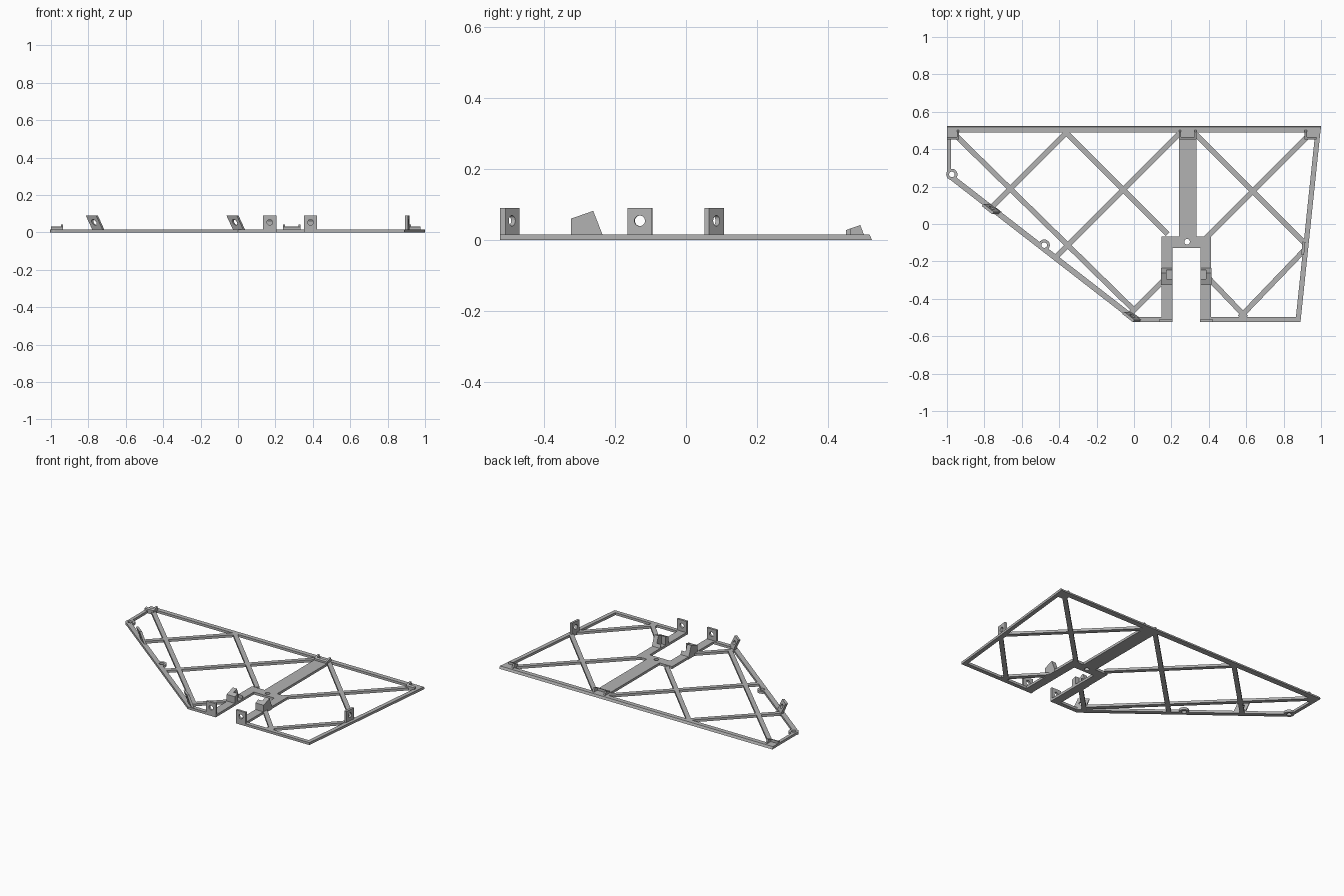
import bpy, math
from mathutils import Matrix, Vector

cube = bpy.data.objects.get("Cube")
if cube:
    bpy.data.objects.remove(cube)

T = 0.016    # plate thickness
H = 0.09     # lug height

grey = bpy.data.materials.new("light grey")
grey.use_nodes = True
grey.diffuse_color = (0.45, 0.45, 0.45, 1)
grey.node_tree.nodes["Principled BSDF"].inputs["Base Color"].default_value = grey.diffuse_color


def prism(name, pts, depth, matrix=None):
    """Extrude a closed outline along its local z."""
    n = len(pts)
    verts = [(x, y, z) for z in (0, depth) for x, y in pts]
    faces = [tuple(reversed(range(n))), tuple(range(n, 2 * n))]
    faces += [(i, (i + 1) % n, (i + 1) % n + n, i + n) for i in range(n)]
    area = sum(pts[i][0] * pts[(i + 1) % n][1] - pts[(i + 1) % n][0] * pts[i][1] for i in range(n))
    if area < 0:
        faces = [tuple(reversed(f)) for f in faces]
    me = bpy.data.meshes.new(name)
    me.from_pydata(verts, [], faces)
    if matrix:
        me.transform(matrix)
    me.materials.append(grey)
    ob = bpy.data.objects.new(name, me)
    bpy.context.collection.objects.link(ob)
    return ob


def circle(r, cx=0, cy=0, n=24):
    return [(cx + r * math.cos(2 * math.pi * i / n), cy + r * math.sin(2 * math.pi * i / n)) for i in range(n)]


def rect(x0, y0, x1, y1):
    return [(x0, y0), (x1, y0), (x1, y1), (x0, y1)]


def combine(ob, other, mode):
    mod = ob.modifiers.new(mode, "BOOLEAN")
    mod.operation, mod.object, mod.solver = mode, other, "EXACT"
    bpy.context.view_layer.objects.active = ob
    bpy.ops.object.modifier_apply(modifier=mod.name)
    bpy.data.objects.remove(other)


def bar(a, b, width, extend=0.0):
    """Flat strip between two points."""
    a, b = Vector(a), Vector(b)
    d = (b - a).normalized()
    s = Vector((-d.y, d.x)) * width / 2
    a, b = a - d * extend, b + d * extend
    return prism("bar", [tuple(p) for p in (a - s, b - s, b + s, a + s)], T)


# Frame: rim strips, central spine, slot arms and lattice
S0, S1, FRONT, BACK = 0.205, 0.355, -0.525, 0.525
outline = [(-1, BACK), (1, BACK), (0.89, FRONT), (S1, FRONT), (S1, -0.127),
           (S0, -0.127), (S0, FRONT), (0, FRONT), (-1, 0.25)]
rim = [(0, 1, 0.074), (1, 2, 0.054), (2, 3, 0.054), (6, 7, 0.054), (7, 8, 0.06), (8, 0, 0.044)]
lattice = [((-0.97, 0.49), (0.01, -0.47)), ((-0.35, 0.5), (-0.79, 0.06)),
           ((-0.375, 0.5), (0.18, -0.055)), ((0.26, 0.5), (-0.43, -0.19)),
           ((0.18, -0.28), (-0.02, -0.48)), ((0.31, 0.5), (0.92, -0.11)),
           ((0.96, 0.5), (0.38, -0.08)), ((0.92, -0.13), (0.565, -0.5)),
           ((0.38, -0.27), (0.6, -0.5))]
frame = prism("frame", rect(S0 - 0.057, -0.127, S1 + 0.057, -0.066), T)
for i, j, w in rim:
    combine(frame, bar(outline[i], outline[j], w, 0.05), "UNION")
for x in (S0 - 0.0285, S1 + 0.0285):
    combine(frame, bar((x, -0.56), (x, -0.07), 0.057), "UNION")
combine(frame, bar((0.28 + 0.007, -0.1), (0.287, 0.5), 0.093), "UNION")
for a, b in lattice:
    combine(frame, bar(a, b, 0.028), "UNION")
limit = prism("limit", outline, 3 * T, Matrix.Translation((0, 0, -T)))
combine(frame, limit, "INTERSECT")

# Ring bosses and the round hole in the crosspiece
for x, y in ((-0.974, 0.265), (-0.48, -0.113)):
    combine(frame, prism("boss", circle(0.03, x, y), T), "UNION")
for x, y in ((-0.974, 0.265), (-0.48, -0.113), (0.284, -0.095)):
    combine(frame, prism("hole", circle(0.015, x, y), 0.1, Matrix.Translation((0, 0, -0.05))), "DIFFERENCE")

# Sloped back edge
for v in frame.data.vertices:
    if v.co.y > BACK - 0.001 and v.co.z > T / 2:
        v.co.y -= 0.007


def lug(name, x, y, angle, lean=0.0, thick=0.015):
    """Upright plate with a round hole, optionally leaning along x."""
    up = Matrix.Rotation(math.pi / 2, 4, "X")
    ob = prism(name, rect(-0.035, 0, 0.035, H), thick, Matrix.Translation((0, thick / 2, 0)) @ up)
    combine(ob, prism("hole", circle(0.015, 0, 0.054), 0.1, Matrix.Translation((0, 0.05, 0)) @ up), "DIFFERENCE")
    ob.data.transform(Matrix.Translation((x, y, 0)) @ Matrix.Rotation(angle, 4, "Z"))
    for v in ob.data.vertices:
        v.co.x -= lean * v.co.z


slope = -math.atan2(0.775, 1)
lug("front_lug_right", 0.17, FRONT + 0.0075, 0)
lug("front_lug_left", 0.388, FRONT + 0.0075, 0)
lug("side_lug", 0.905, -0.13, math.atan2(1.05, 0.11))
lug("slant_lug_rear", -0.74, 0.08, slope, 0.46)
lug("slant_lug_front", 0.012, -0.497, slope, 0.46)


def clip(name, x0, x1, profile, notch):
    """Side profile in y-z extruded along x, with a pocket cut out."""
    ob = prism(name, profile, x1 - x0, Matrix(((0, 0, 1, x0), (1, 0, 0, 0), (0, 1, 0, 0), (0, 0, 0, 1))))
    cut = prism("notch", rect(*notch), 0.2, Matrix.Translation((0, 0, T)))
    combine(ob, cut, "DIFFERENCE")


# Wedge brackets beside the slot, open towards it
wedge = [(-0.325, 0), (-0.325, 0.06), (-0.262, 0.082), (-0.236, T), (-0.236, 0)]
clip("slot_bracket_right", 0.145, S0, wedge, (0.175, -0.295, 0.25, -0.245))
clip("slot_bracket_left", S1, 0.415, wedge, (0.3, -0.295, 0.385, -0.245))

# Low clips along the back strip
low = [(0.452, 0), (0.452, 0.028), (0.492, 0.042), (0.502, T), (0.502, 0)]
clip("back_clip_middle", 0.24, 0.335, low, (0.252, 0.466, 0.323, 0.55))
clip("back_clip_right", -1, -0.935, low, (-1.1, 0.466, -0.947, 0.55))
clip("back_clip_left", 0.912, 0.975, low, (0.924, 0.466, 1.1, 0.55))
